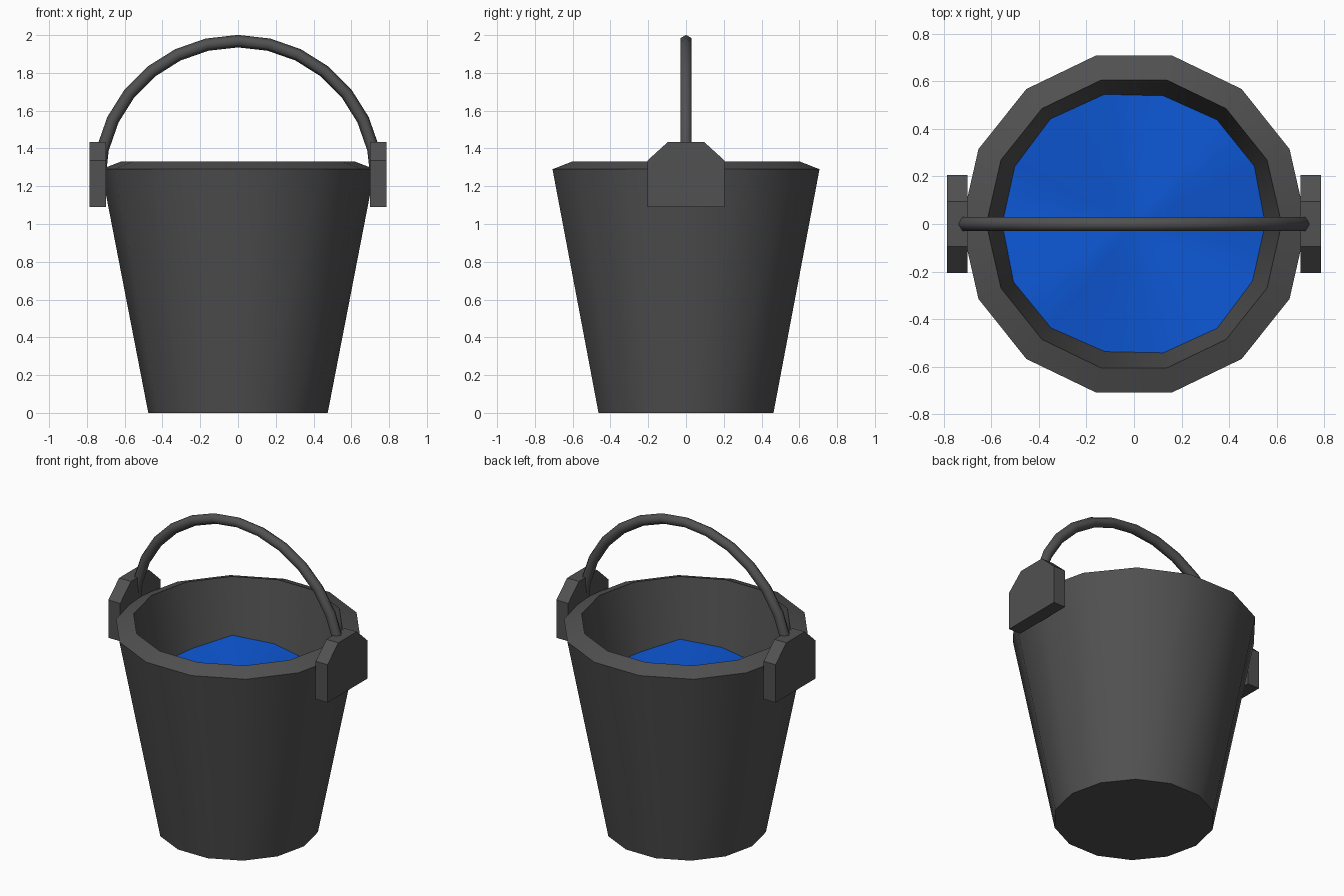
import bpy, bmesh, math
from mathutils import Vector

if "Cube" in bpy.data.objects:
    bpy.data.objects.remove(bpy.data.objects["Cube"])

N = 14                      # sides of the bucket


def material(name, rgb):
    m = bpy.data.materials.new(name)
    m.diffuse_color = (*rgb, 1)
    m.use_nodes = True
    m.node_tree.nodes["Principled BSDF"].inputs["Base Color"].default_value = m.diffuse_color
    return m


GREY = material("dark_grey_metal", (0.082, 0.082, 0.082))
BLUE = material("water_blue", (0.004, 0.095, 0.66))


def finish(name, bm, mat, angle=None):
    bmesh.ops.recalc_face_normals(bm, faces=bm.faces)
    me = bpy.data.meshes.new(name)
    bm.to_mesh(me)
    bm.free()
    me.materials.append(mat)
    ob = bpy.data.objects.new(name, me)
    bpy.context.collection.objects.link(ob)
    if angle:
        bpy.ops.object.select_all(action='DESELECT')
        ob.select_set(True)
        bpy.context.view_layer.objects.active = ob
        bpy.ops.object.shade_smooth_by_angle(angle=math.radians(angle))
    return ob


def bridge(bm, a, b):
    n = len(a)
    for i in range(n):
        j = (i + 1) % n
        bm.faces.new((a[i], a[j], b[j], b[i]))


# Bucket: lathed profile from outer base, over the sloped rim, to the inner floor
bm = bmesh.new()
rings = []
for r, z in [(0.475, 0), (0.725, 1.29), (0.62, 1.33), (0.425, 0.1)]:
    rings.append([bm.verts.new((r * math.cos(t), r * math.sin(t), z))
                  for t in (math.tau * i / N for i in range(N))])
for a, b in zip(rings, rings[1:]):
    bridge(bm, a, b)
bm.faces.new(rings[0][::-1])
bm.faces.new(rings[-1])
finish("bucket", bm, GREY, 30)

# Water: gently wavy disc reaching the inner wall
bm = bmesh.new()
rings = []
for f in (0.33, 0.67, 1.0):
    ring = []
    for i in range(N):
        t = math.tau * i / N
        d = t - math.radians(125)
        z = 0.93 + f * (0.035 * math.cos(4 * d) + 0.012 * math.cos(d))
        r = f * (0.62 - 0.1585 * (1.33 - z))
        ring.append(bm.verts.new((r * math.cos(t), r * math.sin(t), z)))
    rings.append(ring)
bridge(bm, rings[0], rings[1])
bridge(bm, rings[1], rings[2])
centre = bm.verts.new((0, 0, 0.93))
for i in range(N):
    bm.faces.new((centre, rings[0][i], rings[0][(i + 1) % N]))
water = finish("water", bm, BLUE, 40)
if water.data.polygons[0].normal.z < 0:
    water.data.flip_normals()

# Handle mounts: chamfered plates on both sides
OUTLINE = [(-0.205, 1.09), (0.205, 1.09), (0.205, 1.335),
           (0.095, 1.435), (-0.095, 1.435), (-0.205, 1.335)]
for side, name in ((1, "right_handle_mount"), (-1, "left_handle_mount")):
    bm = bmesh.new()
    a, b = ([bm.verts.new((side * x, y, z)) for y, z in OUTLINE] for x in (0.70, 0.785))
    bridge(bm, a, b)
    bm.faces.new(a)
    bm.faces.new(b)
    finish(name, bm, GREY)

# Handle: six-sided tube swept along a half circle
bm = bmesh.new()
rings = []
for i in range(15):
    t = math.pi * i / 14
    out = Vector((math.cos(t), 0, math.sin(t)))
    mid = Vector((0, 0, 1.233)) + out * 0.735
    rings.append([bm.verts.new(mid + 0.033 * (out * math.cos(k * math.pi / 3)
                  + Vector((0, 1, 0)) * math.sin(k * math.pi / 3))) for k in range(6)])
for a, b in zip(rings, rings[1:]):
    bridge(bm, a, b)
bm.faces.new(rings[0])
bm.faces.new(rings[-1])
finish("handle", bm, GREY, 65)
